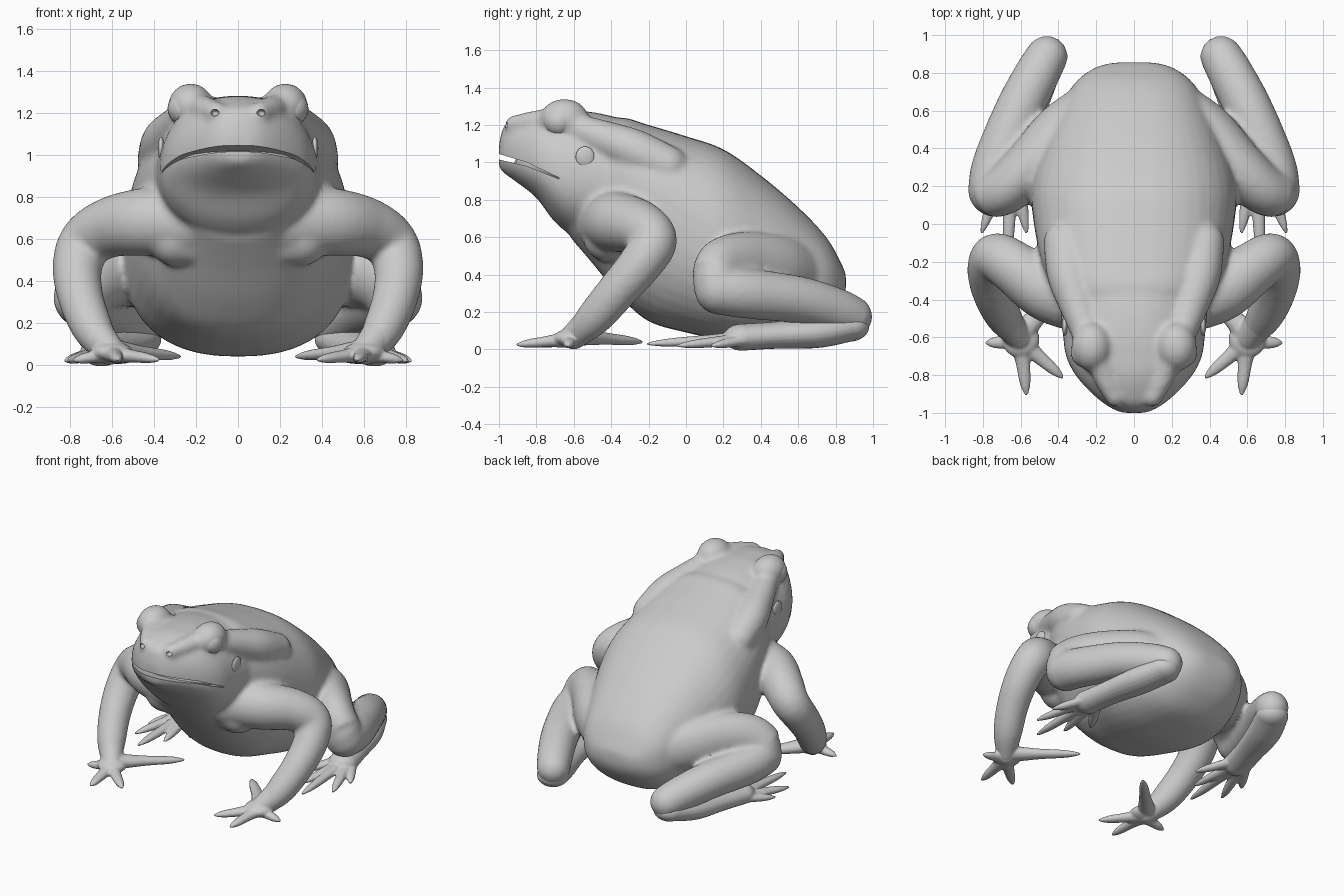
import bpy, bmesh, math
from mathutils import Vector, Matrix

cube = bpy.data.objects.get("Cube")
if cube:
    bpy.data.objects.remove(cube, do_unlink=True)

skin = bpy.data.materials.new("grey_skin")
skin.use_nodes = True
skin.diffuse_color = (0.6, 0.6, 0.6, 1)
skin.node_tree.nodes["Principled BSDF"].inputs["Base Color"].default_value = (0.6, 0.6, 0.6, 1)


def spline(keys, steps=6):
    """Smooth list of tuples running through the key tuples."""
    out = []
    for i in range(len(keys) - 1):
        a, b, c, d = (keys[max(0, min(len(keys) - 1, i + k))] for k in (-1, 0, 1, 2))
        for s in range(steps):
            t = s / steps
            out.append([0.5 * (2 * q + (r - p) * t + (2 * p - 5 * q + 4 * r - u) * t * t
                               + (3 * q - p - 3 * r + u) * t ** 3) for p, q, r, u in zip(a, b, c, d)])
    return out + [list(keys[-1])]


def skin_rings(bm, rings):
    loops = [[bm.verts.new(p) for p in ring] for ring in rings]
    n = len(loops[0])
    faces = [bm.faces.new((a[i], a[(i + 1) % n], b[(i + 1) % n], b[i]))
             for a, b in zip(loops, loops[1:]) for i in range(n)]
    faces += [bm.faces.new(loops[0][::-1]), bm.faces.new(loops[-1])]
    bmesh.ops.recalc_face_normals(bm, faces=faces)


def hull(bm, keys, power=2.4, n=40):
    """Body form from sections of (y, bottom, top, half width, height of widest point)."""
    rings = []
    for y, low, top, wide, mid in spline(keys):
        ring = []
        for i in range(n):
            a = 2 * math.pi * i / n
            c, s = math.cos(a), math.sin(a)
            x = math.copysign(abs(c) ** (2 / power), c) * wide
            z = math.copysign(abs(s) ** (2 / power), s) * (top - mid if s > 0 else mid - low)
            ring.append((x, y, mid + z))
        rings.append(ring)
    skin_rings(bm, rings)


def ball(bm, centre, size, side=1):
    x, y, z = centre
    m = Matrix.Translation((x * side, y, z)) @ Matrix.Diagonal((*size, 1))
    bmesh.ops.create_uvsphere(bm, u_segments=24, v_segments=16, radius=1, matrix=m)


def tube(bm, keys, side=1, flat=1.0, n=20):
    """Rounded limb through (x, y, z, radius) keys; flat scales its height."""
    path = spline(keys)
    pts = [Vector((p[0] * side, p[1], p[2])) for p in path]
    rings, axis = [], None
    for i, p in enumerate(pts):
        d = (pts[min(i + 1, len(pts) - 1)] - pts[max(i - 1, 0)]).normalized()
        if axis is None:
            axis = d.cross(Vector((0, 0, 1))).normalized()
        axis = (axis - d * axis.dot(d)).normalized()
        up, r = d.cross(axis), path[i][3]
        rings.append([p + (axis * math.cos(a) + up * math.sin(a) * flat) * r
                      for a in (2 * math.pi * k / n for k in range(n))])
    skin_rings(bm, rings)
    for key in (keys[0], keys[-1]):
        ball(bm, key[:3], (key[3], key[3], key[3] * flat), side)


def finish(bm, name):
    mesh = bpy.data.meshes.new(name)
    bm.to_mesh(mesh)
    bm.free()
    mesh.materials.append(skin)
    ob = bpy.data.objects.new(name, mesh)
    bpy.context.collection.objects.link(ob)
    return ob


def fuse(ob, voxel, rounds, cutter=None):
    """Blend the overlapping forms into one smooth surface, then carve."""
    mod = ob.modifiers.new("blend", 'REMESH')
    mod.mode, mod.voxel_size, mod.use_smooth_shade = 'VOXEL', voxel, True
    mod = ob.modifiers.new("soften", 'SMOOTH')
    mod.factor, mod.iterations = 0.5, rounds
    if cutter:
        mod = ob.modifiers.new("carve", 'BOOLEAN')
        mod.operation, mod.object, mod.solver = 'DIFFERENCE', cutter, 'EXACT'
    bpy.context.view_layer.update()
    mesh = bpy.data.meshes.new_from_object(ob.evaluated_get(bpy.context.evaluated_depsgraph_get()))
    ob.modifiers.clear()
    ob.data = mesh
    mesh.materials.clear()
    mesh.materials.append(skin)
    smooth(ob)


def smooth(ob):
    bpy.ops.object.select_all(action='DESELECT')
    ob.select_set(True)
    bpy.context.view_layer.objects.active = ob
    bpy.ops.object.shade_smooth_by_angle(angle=math.radians(50))


# Trunk and head
bm = bmesh.new()
hull(bm, [(-.62, .6, 1.1, .28, .85), (-.5, .46, 1.2, .35, .85), (-.35, .28, 1.24, .43, .85),
          (-.2, .15, 1.2, .49, .78), (0, .09, 1.14, .53, .65), (.2, .05, 1.07, .545, .52),
          (.4, .04, .93, .49, .43), (.6, .06, .76, .4, .39), (.75, .15, .6, .31, .37),
          (.83, .25, .46, .2, .36), (.855, .32, .4, .1, .36)])
hull(bm, [(-1.0, .97, 1.1, .06, 1.03), (-.97, .94, 1.2, .13, 1.03), (-.9, .89, 1.245, .22, 1.01),
          (-.8, .81, 1.275, .31, .97), (-.7, .68, 1.28, .36, .94), (-.6, .61, 1.28, .375, .92),
          (-.45, .6, 1.26, .39, .9), (-.3, .6, 1.22, .4, .9)], power=2.2)

for side in (1, -1):
    # Eye bulge, snout ridge, neck gland and chest
    ball(bm, (.225, -.65, 1.232), (.108, .13, .108), side)
    tube(bm, [(.19, -.7, 1.22, .075), (.15, -.82, 1.215, .06), (.1, -.92, 1.2, .05)], side)
    tube(bm, [(.25, -.58, 1.18, .08), (.3, -.42, 1.12, .1), (.345, -.27, 1.06, .115),
              (.37, -.1, .98, .11)], side)
    tube(bm, [(.06, -.4, .58, .12), (.3, -.42, .6, .13)], side)
    # Arm
    tube(bm, [(.22, -.42, .68, .17), (.45, -.36, .68, .162), (.62, -.24, .65, .143),
              (.73, -.175, .575, .128), (.765, -.25, .45, .118), (.745, -.37, .31, .108),
              (.69, -.49, .17, .097), (.62, -.59, .07, .068)], side)
    # Thigh, then shank folded under it
    tube(bm, [(.2, .64, .38, .13), (.38, .5, .43, .145), (.54, .32, .455, .14),
              (.66, .2, .43, .135), (.74, .165, .36, .128)], side, 1.25)
    tube(bm, [(.745, .18, .32, .135), (.72, .32, .3, .135), (.61, .6, .265, .128),
              (.51, .8, .21, .12), (.462, .885, .175, .112)], side)
body = finish(bm, "body")

# Mouth slit and nostril cutter
bm = bmesh.new()
rings = []
for y, z, half in ((-1.1, 1.05, .018), (-1, 1.03, .015), (-.85, .99, .01), (-.68, .915, .003)):
    rings.append([(-.6, y, z - half), (.6, y, z - half), (.6, y, z + half), (-.6, y, z + half)])
skin_rings(bm, rings)
for side in (1, -1):
    ball(bm, (.11, -.965, 1.2), (.02, .04, .016), side)
cutter = finish(bm, "mouth_cutter")
cutter.hide_render = True
fuse(body, .016, 9, cutter)
bpy.data.objects.remove(cutter, do_unlink=True)

# Mouth lining
bm = bmesh.new()
ball(bm, (0, -.7, .98), (.31, .22, .13))
smooth(finish(bm, "mouth_lining"))

# Eyeballs and ear discs
for side, label in ((1, "left"), (-1, "right")):
    bm = bmesh.new()
    ball(bm, (.252, -.675, 1.22), (.083, .088, .083), side)
    smooth(finish(bm, label + "_eye"))
    bm = bmesh.new()
    ball(bm, (.366, -.54, 1.03), (.016, .05, .055), side)
    smooth(finish(bm, label + "_ear"))


def digit(bm, start, tip, r, side):
    a, b = Vector(start), Vector(tip)
    keys = [(*a, r * 1.5), (*a.lerp(b, .4), r), (*a.lerp(b, .72), r * .8),
            (*a.lerp(b, .88), r * .6), (*b, r * .28)]
    tube(bm, keys, side, .8, 12)


# Hands and feet with toes
for side, label in ((1, "left"), (-1, "right")):
    bm = bmesh.new()
    ball(bm, (.6, -.61, .06), (.1, .1, .05), side)
    tube(bm, [(.67, -.52, .14, .085), (.61, -.6, .07, .07)], side)
    digit(bm, (.58, -.56, .07), (.28, -.24, .04), .042, side)
    for tip in ((.38, -.81, .025), (.57, -.9, .025), (.78, -.63, .022)):
        digit(bm, (.6, -.62, .055), tip, .04, side)
    fuse(finish(bm, label + "_hand"), .008, 4)

    bm = bmesh.new()
    tube(bm, [(.475, .87, .12, .11), (.545, .7, .09, .115), (.61, .47, .075, .1),
              (.65, .3, .065, .1)], side, .72)
    for tip in ((.46, .1, .03), (.57, -.04, .025), (.67, -.2, .03), (.805, -.04, .02), (.82, .14, .02)):
        digit(bm, (.645, .4, .065), tip, .04, side)
    fuse(finish(bm, label + "_foot"), .008, 4)
